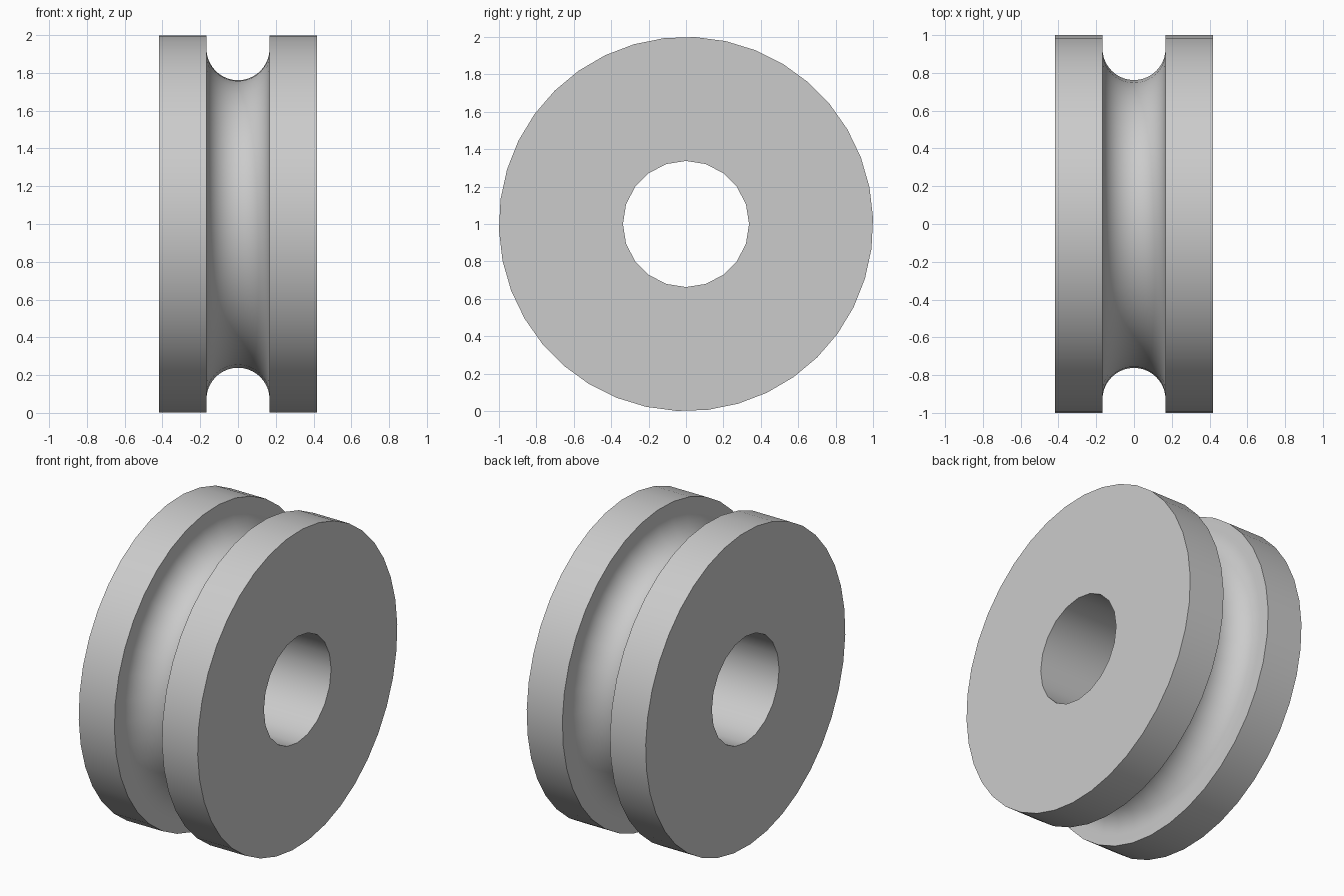
import bpy
import bmesh
from math import sin, cos, pi, tau, radians

if "Cube" in bpy.data.objects:
    bpy.data.objects.remove(bpy.data.objects["Cube"], do_unlink=True)

HALF_WIDTH, GROOVE, FLOOR = 0.417, 0.167, 0.762
RIM, BORE = 1.0, 0.337
ARC_STEPS = 20

grey = bpy.data.materials.new("plain grey")
grey.use_nodes = True
colour = (0.6, 0.6, 0.6, 1)
grey.diffuse_color = colour
grey.node_tree.nodes["Principled BSDF"].inputs["Base Color"].default_value = colour

bm = bmesh.new()


def ring(x, radius, sides, phase):
    """Closed loop of vertices around the x axis."""
    angles = [phase + tau * i / sides for i in range(sides)]
    return [bm.verts.new((x, radius * cos(a), 1 + radius * sin(a))) for a in angles]


def skin(profile, sides, phase):
    """Revolve a profile of (x, radius) points and return its two end loops."""
    rings = [ring(x, r, sides, phase) for x, r in profile]
    for a, b in zip(rings, rings[1:]):
        for i in range(sides):
            j = (i + 1) % sides
            bm.faces.new((a[i], a[j], b[j], b[i]))
    return rings[0], rings[-1]


# Rim with a round-bottomed groove
arc = [(-GROOVE * cos(pi * i / ARC_STEPS),
        FLOOR + GROOVE * (1 - sin(pi * i / ARC_STEPS)))
       for i in range(ARC_STEPS + 1)]
profile = [(-HALF_WIDTH, RIM), (-GROOVE, RIM), *arc, (GROOVE, RIM), (HALF_WIDTH, RIM)]
outer = skin(profile, 38, radians(11.4))

# Axle bore
inner = skin([(-HALF_WIDTH, BORE), (HALF_WIDTH, BORE)], 20, 0)

# Flat side faces between rim and bore
for big, small in zip(outer, inner):
    edges = [bm.edges.get((loop[i - 1], loop[i]))
             for loop in (big, small) for i in range(len(loop))]
    bmesh.ops.triangle_fill(bm, edges=edges, use_beauty=True)

bmesh.ops.recalc_face_normals(bm, faces=bm.faces)
mesh = bpy.data.meshes.new("grooved_wheel")
bm.to_mesh(mesh)
bm.free()
mesh.materials.append(grey)

wheel = bpy.data.objects.new("grooved_wheel", mesh)
bpy.context.collection.objects.link(wheel)
bpy.ops.object.select_all(action="DESELECT")
wheel.select_set(True)
bpy.context.view_layer.objects.active = wheel
bpy.ops.object.shade_smooth_by_angle(angle=radians(30))
